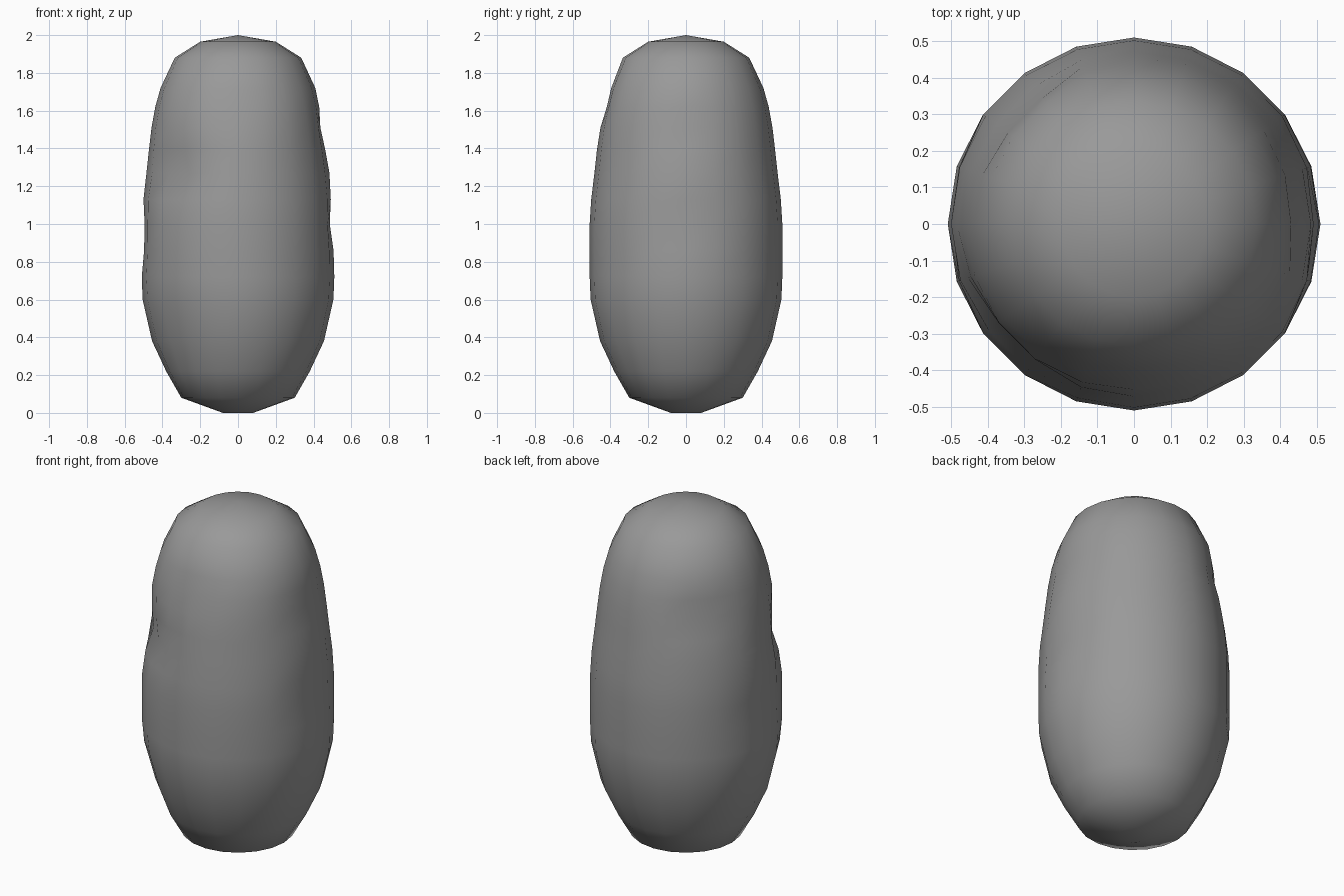
import bpy, bmesh, math

cube = bpy.data.objects.get("Cube")
if cube:
    bpy.data.objects.remove(cube, do_unlink=True)

SIDES = 20
# Body outline from bottom to top: radius, height
PROFILE = [(0.08, 0.0), (0.30, 0.08), (0.38, 0.22), (0.455, 0.38), (0.505, 0.6),
           (0.51, 0.72), (0.51, 0.86), (0.51, 1.0), (0.502, 1.13), (0.485, 1.27),
           (0.472, 1.39), (0.458, 1.51), (0.438, 1.62), (0.41, 1.72),
           (0.335, 1.88), (0.20, 1.965)]
# Shallow dents: direction in degrees, height, depth
DENTS = [(0, 1.5, 0.022), (0, 1.02, 0.025), (180, 0.94, 0.02), (225, 1.27, 0.045),
         (225, 0.46, 0.03), (135, 1.52, 0.03), (270, 1.65, 0.02)]


def dent_depth(angle, z):
    total = 0
    for direction, height, depth in DENTS:
        turn = (math.degrees(angle) - direction + 180) % 360 - 180
        total += depth * math.exp(-(turn / 20) ** 2 - ((z - height) / 0.12) ** 2)
    return total


# Lumpy rounded body
bm = bmesh.new()
rings = []
for radius, z in PROFILE:
    ring = []
    for i in range(SIDES):
        angle = math.tau * i / SIDES
        r = radius - dent_depth(angle, z)
        ring.append(bm.verts.new((r * math.cos(angle), r * math.sin(angle), z)))
    rings.append(ring)
for low, high in zip(rings, rings[1:]):
    for i in range(SIDES):
        j = (i + 1) % SIDES
        bm.faces.new((low[i], low[j], high[j], high[i]))

# Closed base and crown
bm.faces.new(rings[0][::-1])
crown = bm.verts.new((0, 0, 2))
for i in range(SIDES):
    bm.faces.new((rings[-1][i], rings[-1][(i + 1) % SIDES], crown))
for face in bm.faces:
    face.smooth = True

mesh = bpy.data.meshes.new("rounded_body")
bm.to_mesh(mesh)
bm.free()
body = bpy.data.objects.new("rounded_body", mesh)
bpy.context.collection.objects.link(body)

# Plain grey
grey = bpy.data.materials.new("stone_grey")
grey.use_nodes = True
colour = (0.32, 0.32, 0.32, 1)
grey.diffuse_color = colour
for node in grey.node_tree.nodes:
    if node.type == "BSDF_PRINCIPLED":
        node.inputs["Base Color"].default_value = colour
mesh.materials.append(grey)
